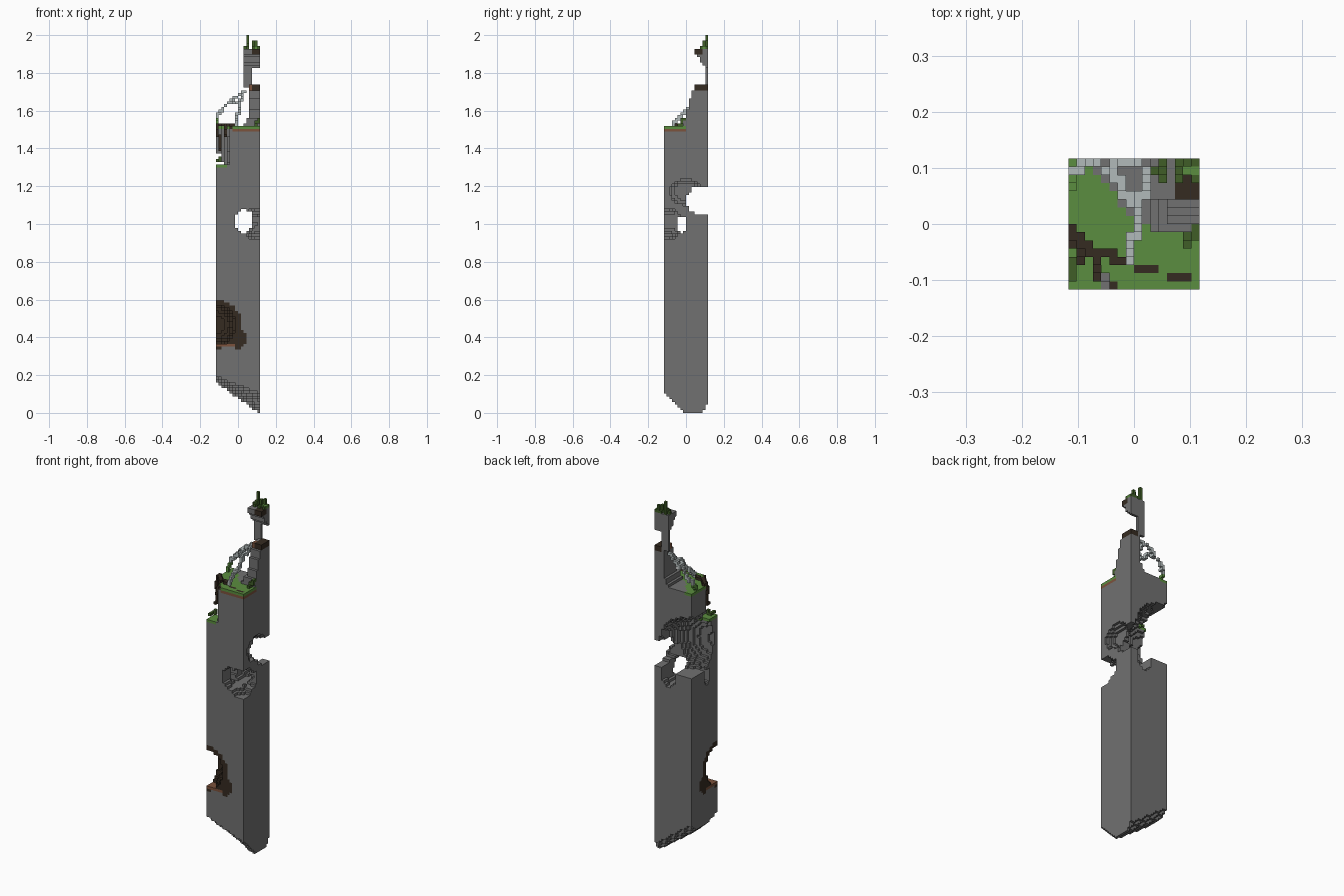
import bpy, bmesh, random
from mathutils import Vector

random.seed(4)
if "Cube" in bpy.data.objects:
    bpy.data.objects.remove(bpy.data.objects["Cube"], do_unlink=True)

N, H = 16, 137          # blocks across and blocks high
S = 2 / H               # block size
TOP = 104               # plateau level in blocks
cells = {}              # block position -> part name

COLOURS = {
    "stone": (0.165, 0.165, 0.165), "dark_wood": (0.036, 0.024, 0.015),
    "dirt": (0.2, 0.085, 0.045), "grass": (0.105, 0.27, 0.05),
    "pale_wood": (0.44, 0.49, 0.49), "leaf": (0.05, 0.11, 0.02),
}
PARTS = {
    "stone_pillar": "stone", "cave_lining": "dark_wood", "dirt_layer": "dirt",
    "grass_top": "grass", "roots": "dark_wood", "bare_branches": "pale_wood",
    "foliage": "leaf",
}


def centre(c):
    return Vector(((c[0] - 7.5) * S, (c[1] - 7.5) * S, (c[2] + 0.5) * S))


def block(p):
    return tuple(min(N - 1, max(0, int(v / S + 8))) for v in p[:2]) + (int(p[2] / S),)


def fill(part, rule):
    """Place blocks of a part wherever the rule holds."""
    for i in range(N):
        for j in range(N):
            for k in range(H):
                if rule(*centre((i, j, k))):
                    cells[i, j, k] = part


def inside(p, c, r):
    return sum(((a - b) / q) ** 2 for a, b, q in zip(p, c, r)) < 1


def carve(c, r, low=0.0):
    for cell in list(cells):
        p = centre(cell)
        if p.z > low and inside(p, c, r):
            del cells[cell]


def paint(part, rule):
    for cell, old in cells.items():
        if rule(*centre(cell)):
            cells[cell] = part


def strand(part, points):
    """Trace a line of blocks through the points."""
    for a, b in zip(points, points[1:]):
        a, b = Vector(a), Vector(b)
        for t in range(25):
            cells[block(a.lerp(b, t / 24))] = part


# Main pillar with a slanted underside
def underside(x, y):
    u, v = x / 0.234 + 0.5, y / 0.234 + 0.5
    return (0.17 * (1 - u) + (0.03 + 0.09 * u) * max(0, 1 - v / 0.45)
            + 0.05 * max(0, (v - 0.85) / 0.15))


fill("stone_pillar", lambda x, y, z: underside(x, y) - 0.007 < z < TOP * S)

# Soil and turf on the plateau
paint("dirt_layer", lambda x, y, z: 1.485 < z < 1.505 and x > -0.03 and y < 0)
paint("grass_top", lambda x, y, z: z > 1.503 and not y > max(-1.43 * x, 0))
paint("roots", lambda x, y, z: z > 1.503 and y < -0.1 and x < -0.03)
paint("roots", lambda x, y, z: z > 1.51 and 0 < x < 0.05 and -0.09 < y < -0.075)
paint("roots", lambda x, y, z: z > 1.51 and 0.06 < x < 0.1 and -0.105 < y < -0.088)

# Tall spire at the back corner, with a thin neck and an overhanging head
fill("stone_pillar", lambda x, y, z: TOP * S < z < 1.73
     and x > 0.03 + min(0.03, (z - 1.52) * 0.5) and y > -0.02 + (z - 1.52) * 0.3)
paint("dirt_layer", lambda x, y, z: z > 1.715 and y < 0.07)
paint("roots", lambda x, y, z: z > 1.715 and y > 0.05 and x > 0.07)
fill("stone_pillar", lambda x, y, z: 1.72 < z < 1.85 and 0.03 < x < 0.075 and y > 0.1)
fill("stone_pillar", lambda x, y, z: 1.83 < z < 1.93 and x > 0.03
     and y > 0.045 + max(0, 1.9 - z) * 0.9)
paint("roots", lambda x, y, z: 1.9 < z < 1.93 and x > 0.08 and y < 0.09)

# Lined cave in the lower front corner
corner = -N / 2 * S
paint("cave_lining", lambda x, y, z: inside((x, y, z), (corner, corner, 0.47), (0.135, 0.135, 0.13)))
for spot in ((0.0, corner, 0.395), (corner, 0.0, 0.395)):
    paint("cave_lining", lambda x, y, z: inside((x, y, z), spot, (0.045, 0.045, 0.055)))
paint("dirt_layer", lambda x, y, z: 0.35 < z < 0.366 and x < -0.02 and y < -0.02
      and inside((x, y, z), (corner, corner, 0.36), (0.11, 0.11, 0.1)))
carve((corner, corner, 0.465), (0.105, 0.105, 0.11), 0.366)

# Linked caves through the middle
carve((0.117, corner, 1.0), (0.11, 0.11, 0.085))
carve((0.03, 0.0, 1.015), (0.05, 0.25, 0.07))
carve((0.0, -0.02, 0.998), (0.25, 0.03, 0.05))
carve((corner, 0.117, 1.19), (0.2, 0.2, 0.19), 1.03)
carve((0.05, 0.13, 1.12), (0.3, 0.135, 0.085), 1.05)
carve((0.117, 0.0, 1.17), (0.05, 0.085, 0.07))

# Broken upper front corner with a mossy ledge
carve((corner, corner, 1.42), (0.07, 0.11, 0.35), 1.315)
carve((corner, 0.0, 1.345), (0.035, 0.2, 0.035))
paint("grass_top", lambda x, y, z: 1.295 < z < 1.32 and x < -0.06 and y < -0.03)

# Roots creeping over the edge and hanging down
strand("roots", [(-0.11, -0.01, 1.525), (-0.07, -0.05, 1.525), (-0.02, -0.065, 1.525)])
strand("roots", [(-0.11, -0.02, 1.52), (-0.1, -0.05, 1.45), (-0.1, -0.06, 1.39)])
strand("roots", [(-0.06, -0.06, 1.52), (-0.065, -0.09, 1.46)])

# Bare branches arching across the plateau
strand("bare_branches", [(-0.01, -0.07, 1.525), (0.0, -0.02, 1.58),
                         (0.01, 0.03, 1.64), (0.03, 0.1, 1.7)])
strand("bare_branches", [(0.0, 0.03, 1.635), (-0.03, 0.08, 1.66), (-0.07, 0.11, 1.625),
                         (-0.11, 0.1, 1.57)])
strand("bare_branches", [(0.0, 0.11, 1.68), (-0.04, 0.11, 1.645)])

# Foliage on the head of the spire and small tufts lower down
for i in range(10, N):
    for j in range(13, N):
        tall = random.choice((0, 1, 1, 2, 3)) if j > 13 else random.choice((0, 1))
        for k in range(tall):
            cells[i, j, 132 + k] = "foliage"
strand("foliage", [(0.055, 0.11, 1.935), (0.055, 0.11, 1.99)])
strand("grass_top", [(0.08, 0.1, 1.935), (0.11, 0.1, 1.935)])
strand("grass_top", [(-0.11, 0.06, 1.525), (-0.11, 0.09, 1.55)])
strand("foliage", [(0.09, -0.03, 1.525), (0.11, -0.01, 1.56)])
strand("foliage", [(-0.11, -0.09, 1.33), (-0.1, -0.06, 1.345)])

# Turn each part into a mesh of its exposed block faces
materials = {}
for name, rgb in COLOURS.items():
    m = bpy.data.materials.new(name)
    m.use_nodes = True
    m.diffuse_color = (*rgb, 1)
    bsdf = next(n for n in m.node_tree.nodes if n.type == "BSDF_PRINCIPLED")
    bsdf.inputs["Base Color"].default_value = (*rgb, 1)
    bsdf.inputs["Roughness"].default_value = 0.9
    materials[name] = m


def add_face(bm, verts, cell, axis, step):
    ring = [(0, 0), (1, 0), (1, 1), (0, 1)]
    loop = []
    for a, b in ring if step > 0 else ring[::-1]:
        p = list(cell)
        p[axis] += step > 0
        p[(axis + 1) % 3] += a
        p[(axis + 2) % 3] += b
        key = tuple(p)
        if key not in verts:
            verts[key] = bm.verts.new(((p[0] - N / 2) * S, (p[1] - N / 2) * S, p[2] * S))
        loop.append(verts[key])
    bm.faces.new(loop)


for part, colour in PARTS.items():
    bm, verts = bmesh.new(), {}
    for cell in (c for c, owner in cells.items() if owner == part):
        for axis in range(3):
            for step in (-1, 1):
                near = list(cell)
                near[axis] += step
                if tuple(near) not in cells:
                    add_face(bm, verts, cell, axis, step)
    mesh = bpy.data.meshes.new(part)
    bm.to_mesh(mesh)
    bm.free()
    mesh.materials.append(materials[colour])
    bpy.context.collection.objects.link(bpy.data.objects.new(part, mesh))
